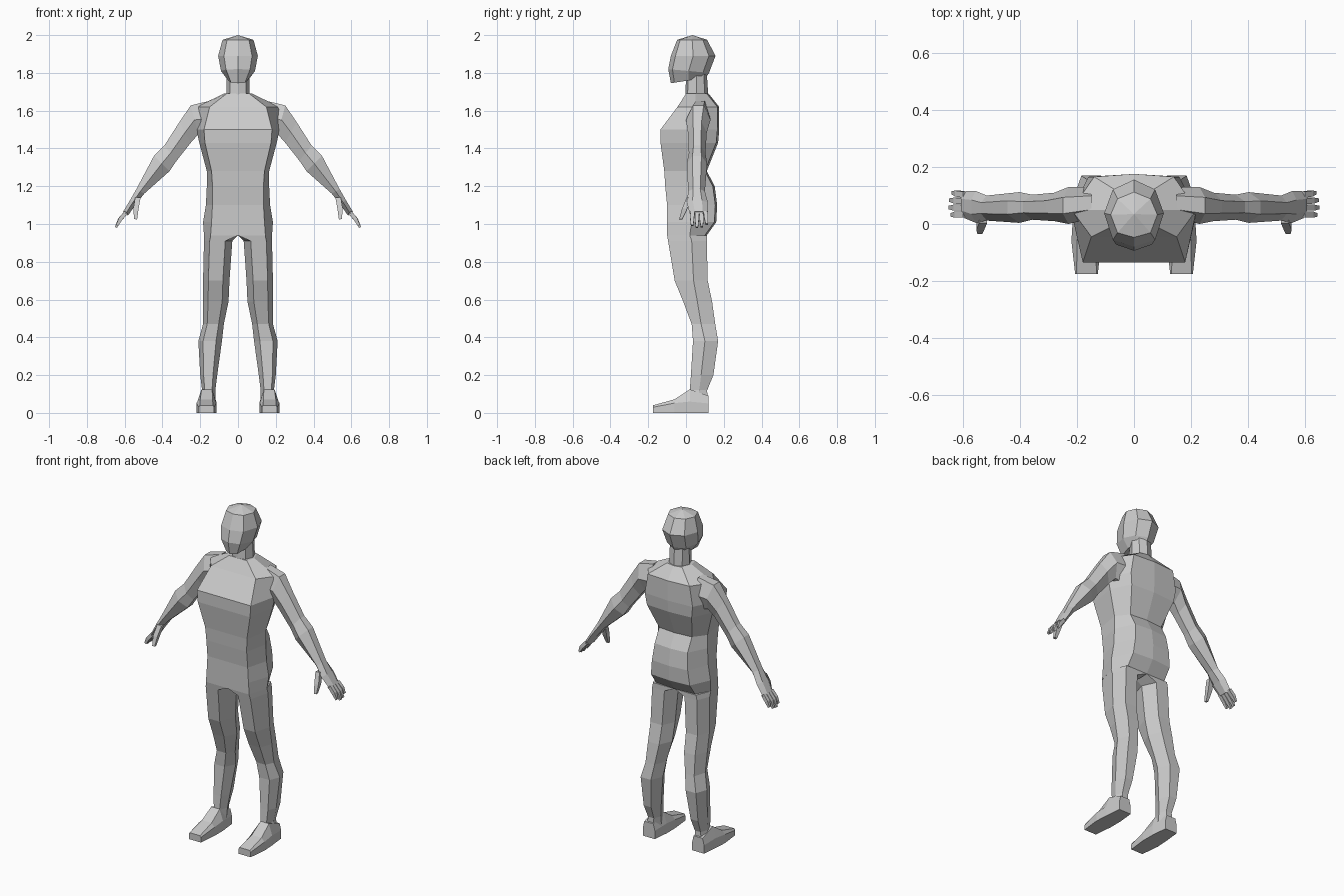
import bpy, bmesh, math
from mathutils import Vector

old = bpy.data.objects.get("Cube")
if old:
    bpy.data.objects.remove(old, do_unlink=True)

grey = bpy.data.materials.new("neutral_grey")
grey.use_nodes = True
colour = (0.6, 0.6, 0.6, 1)
grey.diffuse_color = colour
grey.node_tree.nodes["Principled BSDF"].inputs["Base Color"].default_value = colour


def loft(name, rings, mirrored=False, apex=None):
    """Skin a list of equal-length point rings and close both ends."""
    bm = bmesh.new()
    loops = [[bm.verts.new(p) for p in ring] for ring in rings]
    count = len(loops[0])
    for low, high in zip(loops, loops[1:]):
        for i in range(count):
            j = (i + 1) % count
            bm.faces.new((low[i], low[j], high[j], high[i]))
    bm.faces.new(loops[0][::-1])
    if apex:
        tip = bm.verts.new(apex)
        for i in range(count):
            bm.faces.new((loops[-1][i], loops[-1][(i + 1) % count], tip))
    else:
        bm.faces.new(loops[-1])
    bmesh.ops.recalc_face_normals(bm, faces=bm.faces)
    mesh = bpy.data.meshes.new(name)
    bm.to_mesh(mesh)
    bm.free()
    mesh.materials.append(grey)
    obj = bpy.data.objects.new(name, mesh)
    bpy.context.collection.objects.link(obj)
    if mirrored:
        obj.modifiers.new("mirror", 'MIRROR').use_mirror_merge = False
    return obj


def torso_ring(z, front_x, front_y, side_x, side_y, back_x, back_y):
    half = [(front_x, front_y), (side_x, side_y), (back_x, back_y - 0.01)]
    left = [(x, y, z) for x, y in half]
    right = [(-x, y, z) for x, y in reversed(half)]
    return [(0, front_y, z)] + left + [(0, back_y, z)] + right


def leg_ring(z, inner, outer, front, mid, back):
    width = outer - inner
    a = inner + (width * 0.25 if inner else 0)
    b = outer - width * 0.2
    flat = [(a, front), (b, front), (outer, mid), (b, back), (a, back), (inner, mid)]
    return [(x, y, z) for x, y in flat]


def arm_ring(top_x, top_z, low_x, low_z, front, back):
    top, low = Vector((top_x, 0, top_z)), Vector((low_x, 0, low_z))
    layout = [(0.5, 0), (0, 0.28), (0, 0.72), (0.5, 1), (1, 0.72), (1, 0.28)]
    return [top.lerp(low, t) + Vector((0, front + (back - front) * s, 0))
            for t, s in layout]


def head_ring(front_z, back_z, radius, front, back):
    points = []
    for i in range(8):
        angle = math.tau * i / 8
        s = (1 - math.cos(angle)) / 2
        # The face is flatter than the back of the skull
        if i in (1, 7):
            s *= 0.7
        points.append((math.sin(angle) * radius, front + (back - front) * s,
                       front_z + (back_z - front_z) * s))
    return points


def digit(name, start, end, thick, tip):
    """A tapered four-sided finger, bent slightly at its middle joint."""
    start, end = Vector(start), Vector(end)
    across = Vector((0, 1, 0))
    normal = (end - start).cross(across).normalized()
    middle = start.lerp(end, 0.55) + Vector((0.004, 0, 0.003))
    rings = []
    for centre, r in ((start, thick), (middle, thick), (end, tip)):
        rings.append([centre + across * r * u + normal * r * v
                      for u, v in ((-1, -1), (1, -1), (1, 1), (-1, 1))])
    loft(name, rings, True)


# Trunk from pelvis to collar
loft("torso", [torso_ring(*r) for r in (
    (0.94, 0.145, -0.1, 0.18, 0.02, 0.13, 0.11),
    (1.01, 0.14, -0.1, 0.185, 0.03, 0.13, 0.16),
    (1.1, 0.135, -0.1, 0.17, 0.03, 0.12, 0.165),
    (1.2, 0.135, -0.11, 0.165, 0.03, 0.11, 0.152),
    (1.28, 0.14, -0.115, 0.165, 0.03, 0.11, 0.11),
    (1.43, 0.175, -0.135, 0.205, 0.04, 0.15, 0.17),
    (1.5, 0.18, -0.135, 0.22, 0.04, 0.16, 0.176),
    (1.62, 0.15, -0.045, 0.22, 0.05, 0.14, 0.176),
    (1.69, 0.06, 0.0, 0.075, 0.05, 0.05, 0.12))])

# Neck and head
loft("neck", [head_ring(*r) for r in (
    (1.65, 1.68, 0.062, -0.005, 0.118),
    (1.77, 1.8, 0.06, 0.0, 0.11))])
loft("head", [head_ring(*r) for r in (
    (1.745, 1.775, 0.052, -0.08, 0.105),
    (1.82, 1.8, 0.09, -0.094, 0.122),
    (1.89, 1.89, 0.105, -0.08, 0.156),
    (1.975, 1.975, 0.082, -0.047, 0.112))], apex=(0, 0.035, 2))

# Legs
loft("legs", [leg_ring(*r) for r in (
    (0.94, 0, 0.18, -0.1, 0.02, 0.11),
    (0.91, 0.03, 0.18, -0.095, 0.03, 0.11),
    (0.7, 0.045, 0.185, -0.06, 0.04, 0.115),
    (0.59, 0.05, 0.185, -0.015, 0.06, 0.138),
    (0.47, 0.075, 0.185, 0.03, 0.08, 0.155),
    (0.38, 0.085, 0.21, 0.037, 0.1, 0.17),
    (0.2, 0.11, 0.2, 0.026, 0.08, 0.145),
    (0.12, 0.12, 0.19, 0.02, 0.07, 0.112),
    (0.04, 0.12, 0.2, 0.0, 0.06, 0.115))], True)

# Feet: heel to toe, narrower on top
feet = []
for y, inner, outer, inset, side_z, top_z in (
        (0.12, 0.125, 0.205, 0.01, 0.05, 0.09),
        (0.02, 0.115, 0.215, 0.022, 0.06, 0.125),
        (-0.06, 0.115, 0.22, 0.02, 0.052, 0.072),
        (-0.175, 0.127, 0.207, 0.005, 0.03, 0.04)):
    feet.append([(inner, y, 0), (outer, y, 0), (outer, y, side_z),
                 (outer - inset, y, top_z), (inner + inset, y, top_z),
                 (inner, y, side_z)])
loft("feet", feet, True)

# Arms from shoulder to knuckles
loft("arms", [arm_ring(*r) for r in (
    (0.15, 1.652, 0.15, 1.46, 0.02, 0.13),
    (0.25, 1.628, 0.21, 1.475, 0.0, 0.13),
    (0.31, 1.54, 0.25, 1.43, 0.01, 0.11),
    (0.39, 1.415, 0.325, 1.335, 0.015, 0.103),
    (0.445, 1.36, 0.362, 1.28, 0.004, 0.112),
    (0.538, 1.185, 0.497, 1.16, 0.012, 0.1),
    (0.572, 1.125, 0.54, 1.105, 0.004, 0.116),
    (0.608, 1.065, 0.582, 1.045, 0.02, 0.115))], True)

# Fingers and thumbs
names = ("index", "middle", "ring", "little")
for i, (name, reach) in enumerate(zip(names, (0.88, 1, 0.96, 0.8))):
    y = 0.034 + 0.023 * i
    digit(name + "_fingers", (0.592, y, 1.062),
          (0.592 + 0.055 * reach, y - 0.002 + 0.003 * i, 1.062 - 0.08 * reach),
          0.0105, 0.006)
digit("thumbs", (0.53, 0.018, 1.14), (0.542, -0.028, 1.025), 0.014, 0.008)
